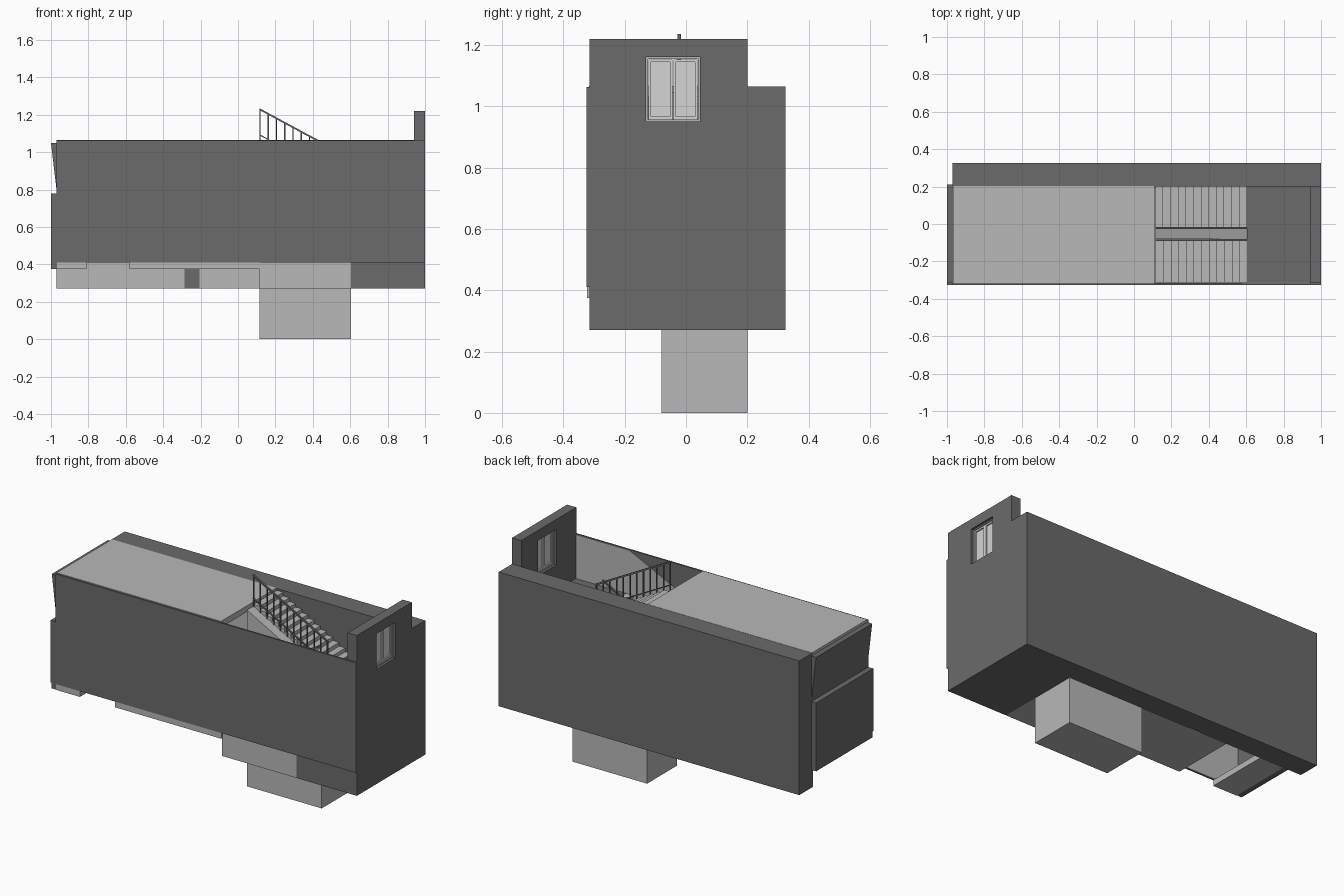
import bpy, bmesh
from mathutils import Vector

if "Cube" in bpy.data.objects:
    bpy.data.objects.remove(bpy.data.objects["Cube"])


def material(name, v):
    m = bpy.data.materials.new(name)
    m.diffuse_color = (v, v, v, 1)
    m.use_nodes = True
    m.node_tree.nodes["Principled BSDF"].inputs["Base Color"].default_value = m.diffuse_color
    return m


DARK = material("dark_wall_grey", 0.145)
LIGHT = material("light_floor_grey", 0.48)
PALE = material("pale_window_grey", 0.66)


def finish(name, bm, mat):
    bmesh.ops.recalc_face_normals(bm, faces=bm.faces)
    me = bpy.data.meshes.new(name)
    bm.to_mesh(me)
    bm.free()
    ob = bpy.data.objects.new(name, me)
    bpy.context.collection.objects.link(ob)
    me.materials.append(mat)
    return ob


def add_box(bm, x0, x1, y0, y1, z0, z1):
    vs = bmesh.ops.create_cube(bm, size=1)["verts"]
    bmesh.ops.scale(bm, vec=(x1 - x0, y1 - y0, z1 - z0), verts=vs)
    bmesh.ops.translate(bm, vec=((x0 + x1) / 2, (y0 + y1) / 2, (z0 + z1) / 2), verts=vs)


def boxes(name, mat, *dims):
    bm = bmesh.new()
    for d in dims:
        add_box(bm, *d)
    return finish(name, bm, mat)


def add_profile(bm, pts, y0, y1):
    """Extrude an x-z outline from y0 to y1."""
    f = bm.faces.new([bm.verts.new((x, y0, z)) for x, z in pts])
    out = bmesh.ops.extrude_face_region(bm, geom=[f])
    vs = [g for g in out["geom"] if isinstance(g, bmesh.types.BMVert)]
    bmesh.ops.translate(bm, vec=(0, y1 - y0, 0), verts=vs)


def profile(name, mat, pts, y0, y1):
    bm = bmesh.new()
    add_profile(bm, pts, y0, y1)
    return finish(name, bm, mat)


# Outer walls
boxes("back_wall", DARK, (-0.97, 1, 0.2, 0.325, 0.27, 1.065))
profile("front_wall", DARK, [(-1, 0.41), (1, 0.41), (1, 1.062), (-0.97, 1.062),
                             (-0.97, 0.78), (-1, 0.78)], -0.325, -0.315)
end_wall = boxes("end_wall", DARK, (0.94, 1, -0.315, 0.2, 0.27, 1.22))
cutter = boxes("window_cutter", DARK, (0.9, 1.1, -0.13, 0.045, 0.95, 1.16))
cutter.hide_render = True
cutter.hide_set(True)
cut = end_wall.modifiers.new("window_opening", "BOOLEAN")
cut.operation, cut.object, cut.solver = "DIFFERENCE", cutter, "EXACT"

# Left end: low wall with a leaning panel above it
boxes("left_low_wall", DARK, (-1, -0.968, -0.32, 0.21, 0.375, 0.78))
profile("left_leaning_panel", DARK, [(-0.968, 0.78), (-0.968, 1.05), (-1, 1.05)], -0.315, 0.21)

# Light linings on the inner wall faces
profile("front_lining", LIGHT, [(-0.968, 0.41), (0.94, 0.41), (0.94, 1.06), (0.59, 1.06),
                                (0.11, 0.83), (-0.968, 0.83)], -0.315, -0.311)
boxes("back_lining", LIGHT, (-0.968, -0.285, 0.195, 0.2, 0.27, 1.03),
      (-0.205, 0.12, 0.195, 0.2, 0.27, 1.03))

# Floor slabs, with an opening in the lower one
boxes("upper_floor", LIGHT, (-0.968, 0.11, -0.316, 0.203, 1.03, 1.066))
boxes("lower_floor", LIGHT, (-0.968, -0.81, -0.323, 0.2, 0.375, 0.41),
      (-0.58, 0.118, -0.323, 0.2, 0.375, 0.41))

# Stairs: two solid flights meeting at a landing
X0, X1, STEPS = 0.115, 0.605, 12
RUN, DROP = (X1 - X0) / STEPS, 0.265
MID, TOP = 0.80, 1.065


def flight(name, base, z_left, z_right, y0, y1):
    rise = (z_right - z_left) / STEPS
    pts = [(X1, base), (X0, base)]
    for i in range(STEPS):
        z = z_left + rise * (i + (1 if rise > 0 else 0.5))
        pts += [(X0 + i * RUN, z), (X0 + (i + 1) * RUN, z)]
    return profile(name, LIGHT, pts, y0, y1)


flight("upper_flight", 0, TOP, MID, -0.02, 0.2)
flight("lower_flight", 0.27, MID - DROP, MID, -0.315, -0.09)
profile("stair_middle_wall", LIGHT, [(X0, 0), (X1, 0), (X1, MID - 0.02), (X0, TOP - 0.02)],
        -0.08, -0.02)
boxes("stair_landing", DARK, (X1, 0.94, -0.315, 0.2, 0.27, MID))


# Railings: sloped rails joined by upright balusters
def railing(name, y, z_left, z_right):
    bm = bmesh.new()
    w = 0.005
    slope = (z_right - z_left) / (X1 - X0)
    for h, t in ((0.16, 0.01), (0.025, 0.006)):
        add_profile(bm, [(X0, z_left + h), (X1, z_right + h),
                         (X1, z_right + h + t), (X0, z_left + h + t)], y - w, y + w)
    for i in range(STEPS):
        x = X0 + 0.003 + i * (X1 - X0 - 0.006) / (STEPS - 1)
        z = z_left + slope * (x - X0)
        add_box(bm, x - 0.003, x + 0.003, y - 0.003, y + 0.003, z - 0.02, z + 0.162)
    return finish(name, bm, DARK)


railing("upper_railing", -0.022, TOP, MID)
railing("lower_railing", -0.085, MID - DROP, MID)

# Window: outer frame, two sashes and panes
def ring(x0, x1, y0, y1, z0, z1, t):
    return [(x0, x1, y0, y0 + t, z0, z1), (x0, x1, y1 - t, y1, z0, z1),
            (x0, x1, y0 + t, y1 - t, z0, z0 + t), (x0, x1, y0 + t, y1 - t, z1 - t, z1)]


boxes("window_frame", LIGHT, *ring(0.955, 0.985, -0.13, 0.045, 0.95, 1.16, 0.006))
sashes = [(-0.124, -0.0425), (-0.0425, 0.039)]
boxes("window_sashes", PALE, *[b for a, c in sashes
                               for b in ring(0.96, 0.98, a + 0.001, c - 0.001, 0.957, 1.153, 0.009)])
boxes("window_panes", PALE, *[(0.967, 0.973, a + 0.01, c - 0.01, 0.966, 1.144) for a, c in sashes])
